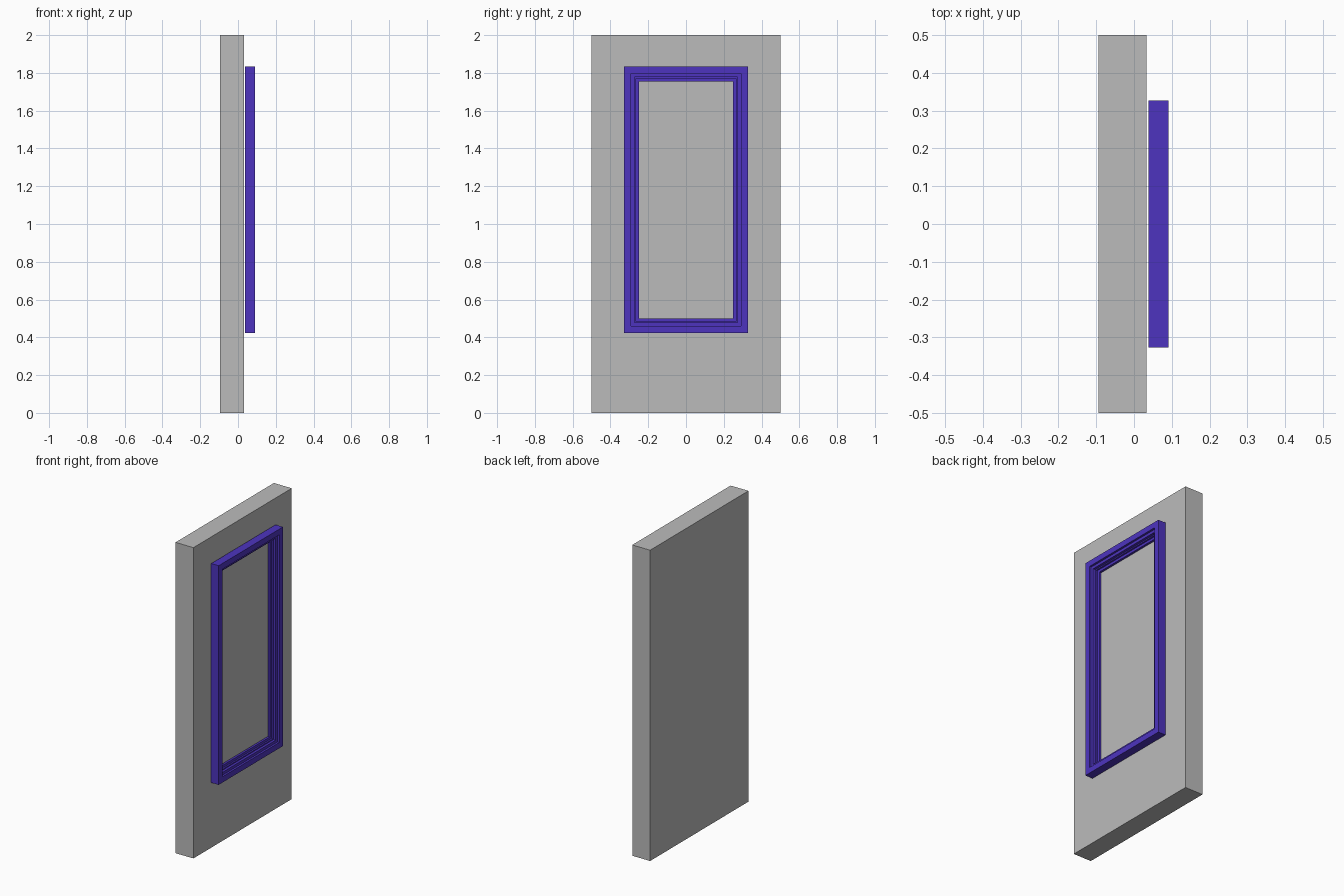
import bpy
import bmesh

if "Cube" in bpy.data.objects:
    bpy.data.objects.remove(bpy.data.objects["Cube"], do_unlink=True)


def make_material(name, color):
    mat = bpy.data.materials.new(name)
    mat.use_nodes = True
    mat.diffuse_color = color
    mat.node_tree.nodes["Principled BSDF"].inputs["Base Color"].default_value = color
    return mat


def finish(bm, name, mat):
    bmesh.ops.recalc_face_normals(bm, faces=bm.faces)
    mesh = bpy.data.meshes.new(name)
    bm.to_mesh(mesh)
    bm.free()
    mesh.materials.append(mat)
    obj = bpy.data.objects.new(name, mesh)
    bpy.context.collection.objects.link(obj)
    return obj


grey = make_material("wall grey", (0.5, 0.5, 0.5, 1))
violet = make_material("frame violet", (0.075, 0.034, 0.52, 1))

# Wall slab
bm = bmesh.new()
bmesh.ops.create_cube(bm, size=1)
for v in bm.verts:
    v.co = (v.co.x * 0.127 - 0.031, v.co.y, v.co.z * 2 + 1)
finish(bm, "wall_panel", grey)

# Mitred window frame: (inset from outer edge, x) profile swept round four corners
BACK, FRONT = 0.038, 0.091
HALF_W, HALF_H, MID_Z = 0.327, 0.705, 1.128
profile = [(0, BACK), (0, FRONT), (0.037, FRONT), (0.037, 0.078),
           (0.055, 0.078), (0.055, 0.062), (0.062, 0.062),
           (0.062, 0.052), (0.078, 0.052), (0.078, BACK)]
bm = bmesh.new()
rings = []
for sy, sz in [(-1, -1), (1, -1), (1, 1), (-1, 1)]:
    rings.append([bm.verts.new((x, sy * (HALF_W - d), MID_Z + sz * (HALF_H - d)))
                  for d, x in profile])
for i, ring in enumerate(rings):
    after = rings[(i + 1) % len(rings)]
    for j in range(len(profile)):
        k = (j + 1) % len(profile)
        bm.faces.new((ring[j], ring[k], after[k], after[j]))
finish(bm, "window_frame", violet)
